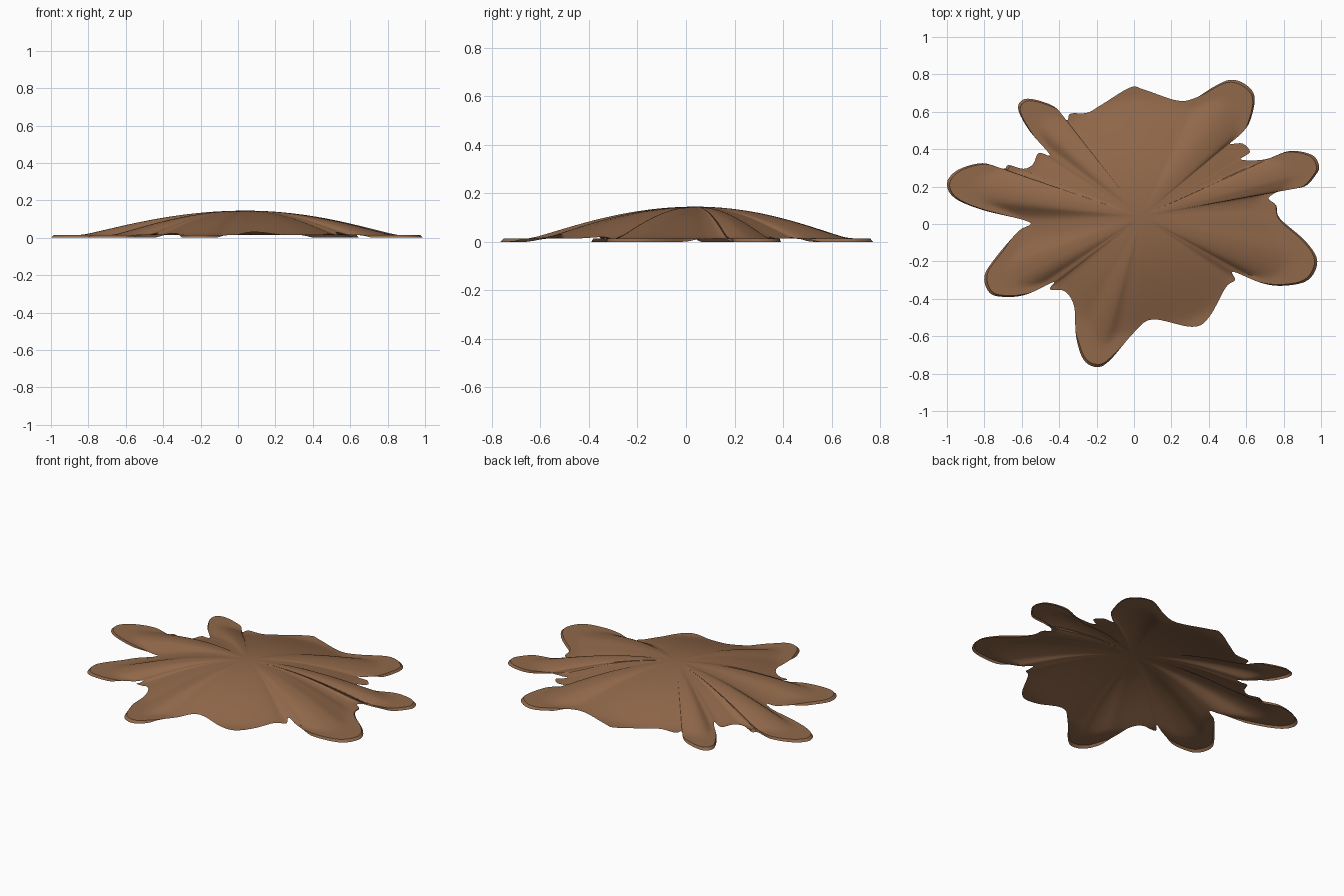
import bpy, bmesh, math
from mathutils import Vector

if "Cube" in bpy.data.objects:
    bpy.data.objects.remove(bpy.data.objects["Cube"])

# Outline of the hide seen from above, counter-clockwise
OUTLINE = [
    (0.99, 0.31), (0.95, 0.37), (0.83, 0.39), (0.70, 0.345), (0.57, 0.345),
    (0.62, 0.385), (0.58, 0.43), (0.51, 0.43), (0.57, 0.48), (0.62, 0.55),
    (0.645, 0.68), (0.59, 0.75), (0.51, 0.77), (0.42, 0.73), (0.33, 0.675),
    (0.23, 0.66), (0.05, 0.72), (-0.02, 0.73), (-0.17, 0.64), (-0.25, 0.595),
    (-0.34, 0.59), (-0.36, 0.555), (-0.43, 0.63), (-0.57, 0.67), (-0.62, 0.62),
    (-0.56, 0.50), (-0.45, 0.37), (-0.51, 0.38), (-0.54, 0.32), (-0.59, 0.295),
    (-0.67, 0.315), (-0.70, 0.295), (-0.81, 0.325), (-0.94, 0.29), (-1.0, 0.22),
    (-0.96, 0.14), (-0.81, 0.075), (-0.56, 0.01), (-0.62, -0.04), (-0.74, -0.18),
    (-0.80, -0.28), (-0.77, -0.37), (-0.68, -0.39), (-0.57, -0.375), (-0.43, -0.31),
    (-0.45, -0.35), (-0.37, -0.36), (-0.32, -0.44), (-0.31, -0.60), (-0.27, -0.725),
    (-0.20, -0.765), (-0.13, -0.73), (0.0, -0.58), (0.10, -0.51), (0.31, -0.55),
    (0.40, -0.50), (0.49, -0.34), (0.54, -0.30), (0.53, -0.255), (0.68, -0.315),
    (0.80, -0.33), (0.93, -0.30), (0.98, -0.20), (0.92, -0.095), (0.78, 0.03),
    (0.76, 0.10), (0.72, 0.14), (0.80, 0.185), (0.91, 0.20), (0.97, 0.26),
]
CENTRE = Vector((0.04, 0.04))
STEPS, RINGS = 5, 24
EDGE_Z, RISE = 0.014, 0.131


def smoothstep(a, b, x):
    t = min(1, max(0, (x - a) / (b - a)))
    return t * t * (3 - 2 * t)


def closed_curve(points, steps):
    """Catmull-Rom curve through a closed loop of points."""
    pts = [Vector(p) for p in points]
    out = []
    for i in range(len(pts)):
        a, b, c, d = (pts[(i + k) % len(pts)] for k in (-1, 0, 1, 2))
        for j in range(steps):
            t = j / steps
            out.append(0.5 * (2 * b + (c - a) * t + (2 * a - 5 * b + 4 * c - d) * t ** 2
                              + (3 * b - a - 3 * c + d) * t ** 3))
    return out


edge = closed_curve(OUTLINE, STEPS)
n = len(edge)
reach = [(p - CENTRE).length for p in edge]
# Softened reach keeps the torn notches from wrinkling the whole sheet
soft = [sum(reach[(i + k) % n] for k in range(-7, 8)) / 15 for i in range(n)]


def height(i, r):
    flat = 1 - 0.12 * smoothstep(0.6, 0.75, soft[i])
    s = min(1, r / (soft[i] * flat))
    return EDGE_Z + RISE * (1 - s * s) ** 1.2


# Draped sheet: rings from the centre out to the edge, then a turned-down rim
bm = bmesh.new()
top = bm.verts.new((CENTRE.x, CENTRE.y, EDGE_Z + RISE))
rings = []
for k in range(1, RINGS + 1):
    ring = []
    for i, p in enumerate(edge):
        inset = 0.015 * smoothstep(0.70, 0.78, reach[i])
        r = (reach[i] - inset) * k / RINGS
        q = CENTRE + (p - CENTRE) * (r / reach[i])
        ring.append(bm.verts.new((q.x, q.y, height(i, r))))
    rings.append(ring)
rim = []
for i, p in enumerate(edge):
    w = smoothstep(0.70, 0.78, reach[i])
    z = height(i, reach[i]) * (1 - w)
    rim.append(bm.verts.new((p.x, p.y, z)))
rings.append(rim)

for i in range(n):
    j = (i + 1) % n
    bm.faces.new((top, rings[0][i], rings[0][j]))
    for a, b in zip(rings, rings[1:]):
        bm.faces.new((a[i], b[i], b[j], a[j]))
bmesh.ops.remove_doubles(bm, verts=bm.verts, dist=0.0002)

mesh = bpy.data.meshes.new("hide_rug")
bm.to_mesh(mesh)
bm.free()
rug = bpy.data.objects.new("hide_rug", mesh)
bpy.context.collection.objects.link(rug)

# One leather brown
brown = bpy.data.materials.new("leather_brown")
brown.diffuse_color = (0.28, 0.138, 0.068, 1)
brown.use_nodes = True
brown.node_tree.nodes["Principled BSDF"].inputs["Base Color"].default_value = brown.diffuse_color
mesh.materials.append(brown)

bpy.context.view_layer.objects.active = rug
rug.select_set(True)
bpy.ops.object.shade_smooth_by_angle(angle=math.radians(30))
